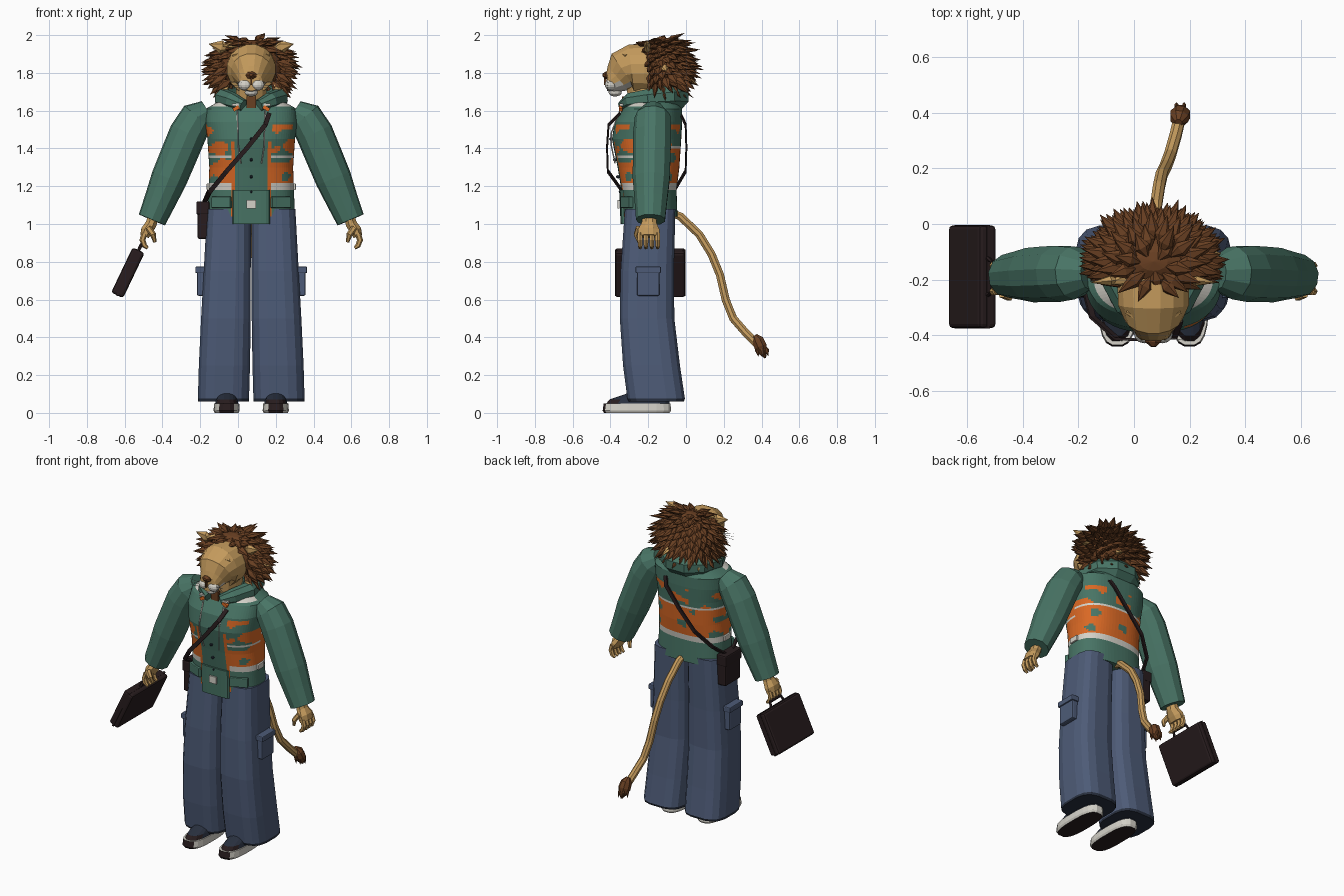
import bpy, bmesh, math, random
from mathutils import Vector, Matrix

if "Cube" in bpy.data.objects:
    bpy.data.objects.remove(bpy.data.objects["Cube"])

random.seed(4)
CX = 0.07  # body centre line


def mat(name, r, g, b):
    m = bpy.data.materials.new(name)
    m.diffuse_color = (r, g, b, 1)
    m.use_nodes = True
    m.node_tree.nodes["Principled BSDF"].inputs["Base Color"].default_value = m.diffuse_color
    return m


GREEN = mat("jacket green", .065, .175, .13)
ORANGE = mat("jacket orange", .70, .14, .018)
WHITE = mat("off white", .66, .64, .58)
BLUE = mat("denim blue", .075, .105, .185)
NAVY = mat("dark navy", .022, .03, .05)
BLACK = mat("leather black", .021, .012, .013)
BROWN = mat("mane brown", .14, .05, .016)
TAN = mat("fur tan", .56, .33, .11)


def finish(name, bm, mats, rule=None):
    bmesh.ops.recalc_face_normals(bm, faces=bm.faces[:])
    if rule:
        for f in bm.faces:
            f.material_index = rule(f.calc_center_median(), f.normal)
    me = bpy.data.meshes.new(name)
    bm.to_mesh(me)
    bm.free()
    for m in mats:
        me.materials.append(m)
    ob = bpy.data.objects.new(name, me)
    bpy.context.collection.objects.link(ob)
    return ob


def skin(bm, rings):
    vs = [[bm.verts.new(p) for p in r] for r in rings]
    n = len(vs[0])
    for a, b in zip(vs, vs[1:]):
        for i in range(n):
            bm.faces.new((a[i], a[(i + 1) % n], b[(i + 1) % n], b[i]))
    bm.faces.new(vs[0])
    bm.faces.new(vs[-1])


def spow(v, e):
    return math.copysign(abs(v) ** e, v)


def loft(name, rows, mats, n=16, e=.8, rule=None, step=None):
    """rows: z, centre x, half width, front y, back y"""
    if step:
        fine = []
        for a, b in zip(rows, rows[1:]):
            k = max(1, round((b[0] - a[0]) / step))
            fine += [[p + (q - p) * i / k for p, q in zip(a, b)] for i in range(k)]
        rows = fine + [rows[-1]]
    rings = []
    for z, x, w, f, b in rows:
        ang = [2 * math.pi * (i + .5) / n for i in range(n)]
        rings.append([(x + w * spow(math.cos(t), e), (f + b) / 2 + (b - f) / 2 * spow(math.sin(t), e), z) for t in ang])
    bm = bmesh.new()
    skin(bm, rings)
    return finish(name, bm, mats, rule)


def tube(name, pts, rad, mats, n=8, ref=(0, 1, 0), rule=None):
    """rad: pairs of radius along ref and across it"""
    pts = [Vector(p) for p in pts]
    rings = []
    for i, p in enumerate(pts):
        t = (pts[min(i + 1, len(pts) - 1)] - pts[max(i - 1, 0)]).normalized()
        a = Vector(ref)
        a = (a - t * a.dot(t)).normalized()
        b = t.cross(a)
        ra, rb = rad[i] if isinstance(rad, list) else rad
        rings.append([p + a * ra * math.cos(2 * math.pi * (k + .5) / n) + b * rb * math.sin(2 * math.pi * (k + .5) / n) for k in range(n)])
    bm = bmesh.new()
    skin(bm, rings)
    return finish(name, bm, mats, rule)


def box(name, loc, size, m, rot=(0, 0, 0), bevel=0):
    bm = bmesh.new()
    bmesh.ops.create_cube(bm, size=1, matrix=Matrix.Diagonal((*size, 1)))
    if bevel:
        bmesh.ops.bevel(bm, geom=bm.edges[:], offset=bevel, segments=2, affect='EDGES', profile=.5)
    ob = finish(name, bm, [m])
    ob.location, ob.rotation_euler = loc, rot
    return ob


def ball(name, loc, size, m, u=12, v=8):
    bm = bmesh.new()
    bmesh.ops.create_uvsphere(bm, u_segments=u, v_segments=v, radius=1, matrix=Matrix.Translation(loc) @ Matrix.Diagonal((*size, 1)))
    return finish(name, bm, [m])


# Jacket body with painted bands and camouflage
def jacket_paint(c, nrm):
    d, z, front = abs(c.x - CX), c.z, c.y < -.2
    wave = math.sin(c.x * 31 + z * 17) + math.sin(z * 58 - c.x * 19) + .6 * math.sin(c.x * 67 + 1)
    if front and d < .085:
        return 0
    if front and d < .108 and z < 1.44:
        return 1
    if z > 1.625 and front and d > .1:
        return 2
    if 1.18 < z < 1.215:
        return 2
    if (1.345 if front else 1.395) < z < (1.36 if front else 1.415):
        return 2
    if 1.215 < z < (1.33 if front else 1.395):
        return 1 if wave > -1.5 else 0
    if 1.33 < z < 1.53:
        return 1 if wave > (.25 if front and z < 1.45 else 1.0) else 0
    return 0


loft("jacket_body", [(1.04, CX, .232, -.335, -.045), (1.18, CX, .226, -.342, -.05), (1.30, CX, .222, -.362, -.035),
                     (1.45, CX, .232, -.392, -.025), (1.54, CX, .245, -.378, -.02), (1.61, CX, .24, -.335, -.02),
                     (1.65, CX, .17, -.31, -.04), (1.68, CX, .09, -.28, -.06)],
     [GREEN, ORANGE, WHITE], 72, .8, jacket_paint, .0125)
loft("jacket_front_flap", [(1.0, CX, .10, -.347, -.27), (1.18, CX, .10, -.353, -.27)], [GREEN], 16, .4)
box("zip_plate", (CX, -.357, 1.105), (.05, .01, .045), WHITE)
for z in (1.17, 1.25, 1.34, 1.45):
    ball("snap_button", (CX, -.345 - max(0, z - 1.17) * .18, z), (.009, .012, .009), NAVY, 6, 4)

# Hood resting on the shoulders
hood = [(.04, -.335, 1.625, .03), (.10, -.29, 1.65, .045), (.145, -.2, 1.665, .05), (.115, -.09, 1.675, .06), (.05, -.045, 1.675, .066)]
path = [(CX - d, y, z) for d, y, z, r in hood] + [(CX + d, y, z) for d, y, z, r in hood[::-1]]
radii = [(r * 1.05, r) for *_, r in hood]
tube("hood_collar", path, radii + radii[::-1], [GREEN], 8, (0, 0, 1))
loft("neck", [(1.58, CX, .08, -.3, -.1), (1.74, CX, .085, -.32, -.1)], [TAN], 12, 1)
box("undershirt_placket", (CX, -.33, 1.645), (.05, .02, .06), BROWN)

for s, side in ((-1, "right"), (1, "left")):
    X = lambda d: CX + s * d

    # Sleeve
    arm = [(.23, 1.60, .06), (.285, 1.565, .093), (.335, 1.48, .1), (.385, 1.36, .099), (.435, 1.24, .097), (.48, 1.13, .086), (.526, 1.022, .076)]
    tube(side + "_sleeve", [(X(d), -.175 - .02 * (1.6 - z), z) for d, z, r in arm], [(r * 1.03, r) for *_, r in arm], [GREEN], 11)

    # Hand, fingers and thumb
    tube(side + "_palm", [(X(.515), -.193, 1.05), (X(.53), -.195, 1.0), (X(.553), -.197, .965), (X(.565), -.197, .935)],
         [(.04, .03), (.043, .032), (.062, .034), (.06, .026)], [TAN], 8)
    for i in range(4):
        y = -.243 + i * .031
        tube(side + "_finger", [(X(.565), y, .95), (X(.576), y, .915), (X(.565), y, .885), (X(.548), y, .872)],
             [(.015, .016), (.015, .016), (.013, .014), (.008, .008)], [TAN], 6)
    tube(side + "_thumb", [(X(.545), -.25, .98), (X(.52), -.262, .945), (X(.51), -.25, .905)],
         [(.017, .017), (.016, .016), (.009, .009)], [TAN], 6)

    # Wide trouser leg
    loft(side + "_trouser_leg", [(.06, X(.147), .137, -.305, -.01), (.075, X(.147), .137, -.312, -.004), (.25, X(.142), .137, -.335, -.03),
                                 (.5, X(.134), .133, -.352, -.06), (.75, X(.127), .126, -.348, -.062), (1.08, X(.118), .117, -.325, -.055)],
         [BLUE, NAVY], 16, .62, lambda c, n: 1 if c.z < .07 else 0)
    box(side + "_cargo_pocket", (X(.265), -.2, .695), (.045, .12, .15), BLUE, bevel=.008)
    box(side + "_cargo_flap", (X(.268), -.2, .757), (.055, .135, .035), BLUE, bevel=.006)

    # Shoe
    x = X(.13)
    loft(side + "_shoe_sole", [(0, x, .064, -.435, -.085), (.012, x, .07, -.443, -.078), (.05, x, .067, -.437, -.08)], [WHITE, BLACK], 20, .7,
         lambda c, n, x=x: 1 if n.z < -.9 or (c.y < -.4 and abs(c.x - x) < .03 and n.z < .5) else 0)
    loft(side + "_shoe_upper", [(.05, x, .062, -.425, -.085), (.072, x, .057, -.405, -.085), (.10, x, .05, -.32, -.09), (.15, x, .045, -.25, -.1)],
         [NAVY, BLACK], 16, .8, lambda c, n: 1 if c.y < -.37 else 0)

    # Jacket details
    box(side + "_hem_pocket", (X(.155), -.312, 1.115), (.11, .03, .06), GREEN, (0, 0, s * .42), .005)
    box(side + "_waist_buckle", (X(.225), -.195, 1.197), (.022, .06, .035), WHITE, bevel=.004)
    tube(side + "_drawstring", [(X(.075), -.35, 1.60), (X(.07), -.396, 1.48), (X(.07), -.396, 1.42), (X(.055), -.375, 1.32)], (.004, .004), [WHITE], 5)
    box(side + "_collar_tab", (X(.08), -.345, 1.612), (.035, .02, .02), ORANGE, (0, s * .5, 0))
    box(side + "_collar_trim", (X(.08), -.343, 1.632), (.045, .02, .012), WHITE)

    # Face details
    ball(side + "_eyelid", (X(.056), -.337, 1.862), (.034, .026, .02), TAN)
    box(side + "_closed_eye", (X(.057), -.366, 1.855), (.045, .006, .005), NAVY, (0, s * .15, 0))
    tube(side + "_brow", [(X(.02), -.347, 1.885), (X(.055), -.342, 1.902), (X(.095), -.315, 1.89)], (.01, .009), [TAN], 6)
    ball(side + "_cheek", (X(.068), -.345, 1.825), (.017, .015, .017), TAN, 8, 6)
    ball(side + "_jowl", (X(.033), -.397, 1.737), (.037, .033, .031), WHITE)
    for k in range(3):
        tube(side + "_whisker", [(X(.05), -.41, 1.745 - .01 * k), (X(.12), -.42, 1.755 - .02 * k)], (.0012, .0012), [WHITE], 3, (0, 0, 1))

# Head and muzzle
head = [(-.1, 1.81, .11, .12), (-.22, 1.82, .132, .135), (-.29, 1.82, .13, .133), (-.33, 1.808, .108, .115), (-.36, 1.772, .078, .085),
        (-.40, 1.748, .062, .058), (-.418, 1.748, .045, .044)]
tube("head", [(CX, y, z) for y, z, a, b in head], [(a, b) for *_, a, b in head], [TAN, WHITE], 16, (1, 0, 0),
     lambda c, n: 1 if c.z < 1.742 and c.y < -.3 else 0)
ball("chin", (CX, -.375, 1.697), (.035, .035, .022), WHITE)
tube("nose", [(CX, -.385, 1.79), (CX, -.425, 1.787), (CX, -.442, 1.79)], [(.026, .018), (.03, .021), (.01, .007)], [BROWN], 7, (1, 0, 0))
box("nose_groove", (CX, -.428, 1.755), (.008, .012, .04), BROWN)

# Mane: a core covered with drooping leaf-shaped locks
ball("mane_core", (CX, -.135, 1.84), (.168, .11, .135), BROWN, 16, 10)


def lock(bm, p, d, length, w, up):
    d = d.normalized()
    a = d.cross(up)
    a = a.normalized() if a.length > .01 else Vector((1, 0, 0))
    b = d.cross(a)
    ring = [bm.verts.new(p + d * length * .42 + a * w * math.cos(t * math.pi / 3) + b * w * .55 * math.sin(t * math.pi / 3)) for t in range(6)]
    ends = [bm.verts.new(p), bm.verts.new(p + d * length)]
    for i in range(6):
        for v in ends:
            bm.faces.new((ring[i], ring[(i + 1) % 6], v))


brown, tan = bmesh.new(), bmesh.new()
N = 230
for i in range(N):
    nz = 1 - 2 * (i + .5) / N
    t = i * 2.39996
    r = math.sqrt(1 - nz * nz)
    n = Vector((r * math.cos(t), r * math.sin(t), nz))
    if n.y < -.62 or nz < -.85 or (n.y < -.2 and nz < -.7):
        continue
    p = Vector((CX + n.x * .155, -.135 + n.y * .105, 1.84 + nz * .13))
    d = Vector((n.x, max(n.y, -.25) + .12, nz * .42 - .36 + random.uniform(-.1, .1)))
    lock(tan if i % 45 == 20 else brown, p, d, random.uniform(.10, .135), .028, n)
for s in (-1, 1):  # ears and side tufts
    lock(tan, Vector((CX + s * .11, -.2, 1.925)), Vector((s, -.1, .25)), .12, .036, Vector((0, 1, 0)))
    lock(tan, Vector((CX + s * .12, -.2, 1.74)), Vector((s * .55, 0, -1)), .12, .03, Vector((0, 1, 0)))
finish("mane_locks", brown, [BROWN])
finish("ears_and_pale_locks", tan, [TAN])

# Tail with tuft
tube("tail", [(CX, -.08, 1.06), (.074, -.03, 1.04), (.08, .07, .945), (.09, .135, .84), (.1, .18, .73), (.115, .21, .6), (.13, .25, .50),
              (.15, .32, .42), (.165, .385, .355)], (.023, .023), [TAN], 8, (1, 0, 0))
tube("tail_tuft", [(.16, .365, .41), (.163, .38, .385), (.167, .395, .35), (.17, .41, .315), (.172, .42, .29)],
     [(.014, .014), (.034, .034), (.038, .036), (.024, .022), (.004, .004)], [BROWN], 8, (1, 0, 0))
bm = bmesh.new()
for k in range(6):
    o = Vector((math.cos(k * 1.047), math.sin(k * 1.047), 0)) * .025
    lock(bm, Vector((.167, .395, .36)) + o, Vector((0, .25, -1)) + o * 4, .065, .014, Vector((1, 0, 0)))
finish("tail_tuft_tips", bm, [BROWN])

# Shoulder strap and hip pouch
tube("strap_front", [(.165, -.35, 1.585), (.145, -.41, 1.525), (.05, -.418, 1.405), (-.06, -.414, 1.28), (-.15, -.335, 1.17), (-.185, -.2, 1.1)], (.007, .017), [BLACK], 4)
tube("strap_back", [(.165, -.025, 1.575), (.145, -.002, 1.525), (.05, .002, 1.405), (-.06, -.002, 1.28), (-.15, -.06, 1.18), (-.185, -.16, 1.1)], (.007, .017), [BLACK], 4)
box("hip_pouch", (-.182, -.18, 1.02), (.065, .16, .2), BLACK, bevel=.012)
box("hip_pouch_flap", (-.186, -.18, 1.085), (.07, .166, .07), BLACK, bevel=.008)

# Briefcase held in the hand
tilt = math.radians(25.5)
axis = Vector((math.sin(tilt), 0, math.cos(tilt)))
mid = Vector((-.583, -.19, .742))
box("briefcase", mid, (.07, .37, .265), BLACK, (0, tilt, 0), .014)
box("briefcase_seam", mid, (.012, .374, .269), BLACK, (0, tilt, 0))
top = mid + axis * .13
tube("briefcase_handle", [top + Vector((0, -.065, 0)), top + axis * .035 + Vector((0, -.055, 0)), top + axis * .035 + Vector((0, .055, 0)),
                          top + Vector((0, .065, 0))], (.009, .009), [BLACK], 6, (1, 0, 0))
